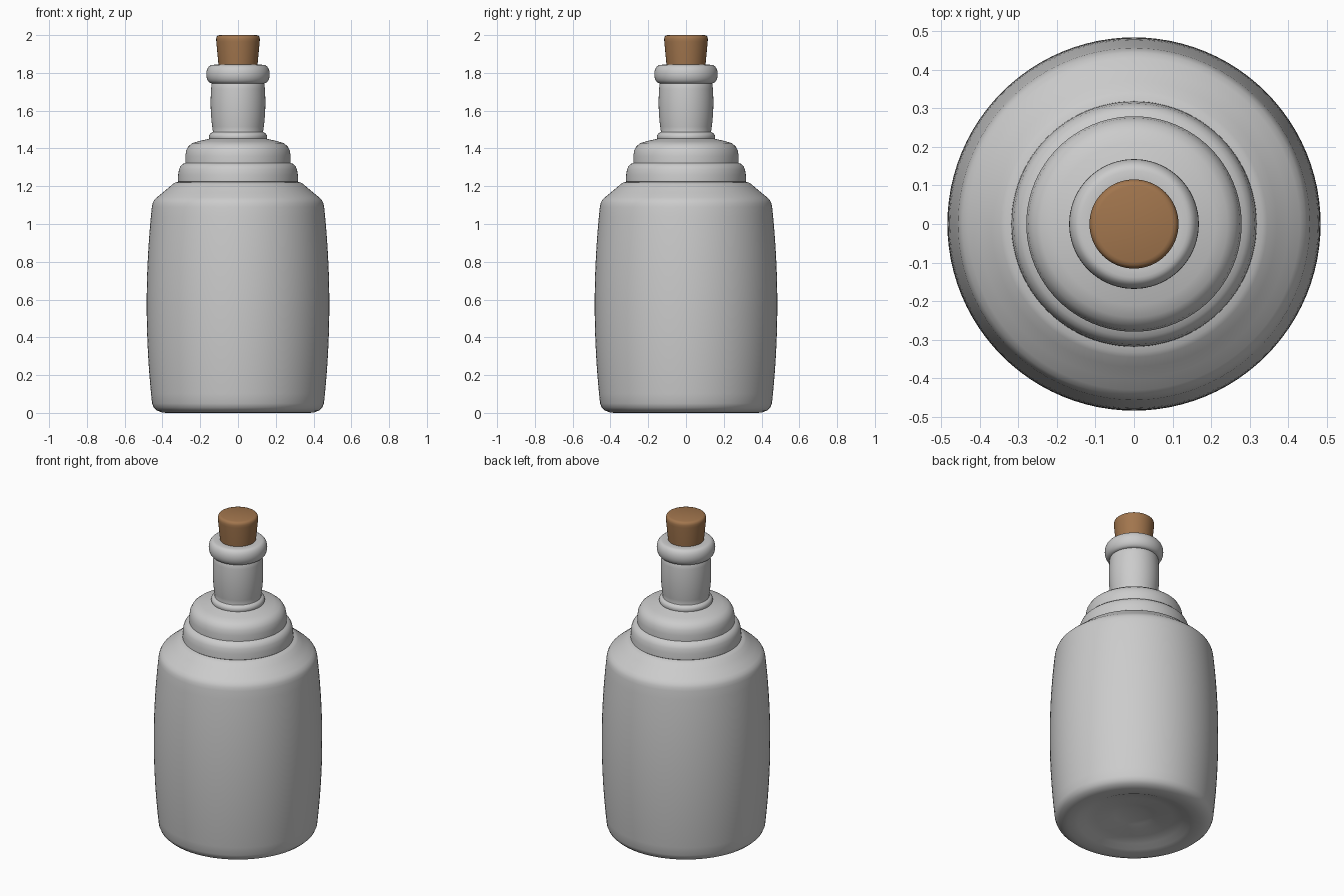
import bpy, math

if "Cube" in bpy.data.objects:
    bpy.data.objects.remove(bpy.data.objects["Cube"])


def lathe(name, profile, sides=96):
    """Revolve (radius, z) points about z; zero radius makes a pole."""
    verts, rings, faces = [], [], []
    for r, z in profile:
        n = 1 if r == 0 else sides
        rings.append([len(verts) + i for i in range(n)])
        for i in range(n):
            a = 2 * math.pi * i / sides
            verts.append((r * math.cos(a), r * math.sin(a), z))
    for lo, hi in zip(rings, rings[1:]):
        for i in range(sides):
            j = (i + 1) % sides
            quad = [lo[i % len(lo)], lo[j % len(lo)], hi[j % len(hi)], hi[i % len(hi)]]
            faces.append(list(dict.fromkeys(quad)))
    mesh = bpy.data.meshes.new(name)
    mesh.from_pydata(verts, [], faces)
    obj = bpy.data.objects.new(name, mesh)
    bpy.context.collection.objects.link(obj)
    bpy.ops.object.select_all(action='DESELECT')
    obj.select_set(True)
    bpy.context.view_layer.objects.active = obj
    bpy.ops.object.shade_smooth_by_angle(angle=math.radians(40))
    return obj


def bulge(z0, r0, z1, r1, extra, steps):
    """Side wall from (r0, z0) to (r1, z1) swelling outward in the middle."""
    pts = []
    for i in range(steps + 1):
        t = i / steps
        pts.append((r0 + (r1 - r0) * t + extra * 4 * t * (1 - t), z0 + (z1 - z0) * t))
    return pts


# Underside with a shallow hollow and central dimple, then the rounded foot
bottle = [(0, 0.065), (0.06, 0.063), (0.11, 0.055), (0.15, 0.045), (0.22, 0.038),
          (0.28, 0.025), (0.32, 0.008), (0.35, 0.002), (0.38, 0.0), (0.405, 0.003),
          (0.43, 0.013), (0.446, 0.028)]
# Barrel-shaped body
bottle += bulge(0.05, 0.455, 1.09, 0.456, 0.028, 20)
# Shoulder
bottle += [(0.452, 1.11), (0.444, 1.127), (0.43, 1.141), (0.40, 1.165),
           (0.37, 1.19), (0.345, 1.212), (0.333, 1.219), (0.316, 1.223)]
# Two rounded collar steps
bottle += [(0.318, 1.225), (0.317, 1.26), (0.312, 1.29), (0.304, 1.307), (0.292, 1.318),
           (0.279, 1.324), (0.279, 1.36), (0.274, 1.39), (0.262, 1.412), (0.242, 1.428),
           (0.21, 1.438), (0.18, 1.445), (0.152, 1.452)]
# Small ring and slightly swollen neck
bottle += [(0.154, 1.46), (0.152, 1.472), (0.144, 1.482), (0.134, 1.486)]
bottle += bulge(1.49, 0.133, 1.74, 0.14, 0.008, 10)
# Lip, rolled over into the mouth
for i in range(13):
    a = math.radians(-90 + 15 * i)
    bottle.append((0.138 + 0.03 * math.cos(a), 1.793 + 0.049 * math.sin(a)))
bottle += [(0.12, 1.844), (0.10, 1.842), (0.095, 1.83), (0.095, 1.75), (0, 1.75)]
lathe("bottle", bottle)

# Tapered cork
cork = lathe("cork", [(0, 1.76), (0.094, 1.76), (0.103, 1.84), (0.115, 1.965), (0.1155, 1.98),
                      (0.113, 1.991), (0.107, 1.997), (0.098, 2.0), (0, 2.0)], 64)
brown = bpy.data.materials.new("cork_brown")
brown.diffuse_color = (0.36, 0.18, 0.075, 1)
brown.use_nodes = True
brown.node_tree.nodes["Principled BSDF"].inputs["Base Color"].default_value = brown.diffuse_color
cork.data.materials.append(brown)
